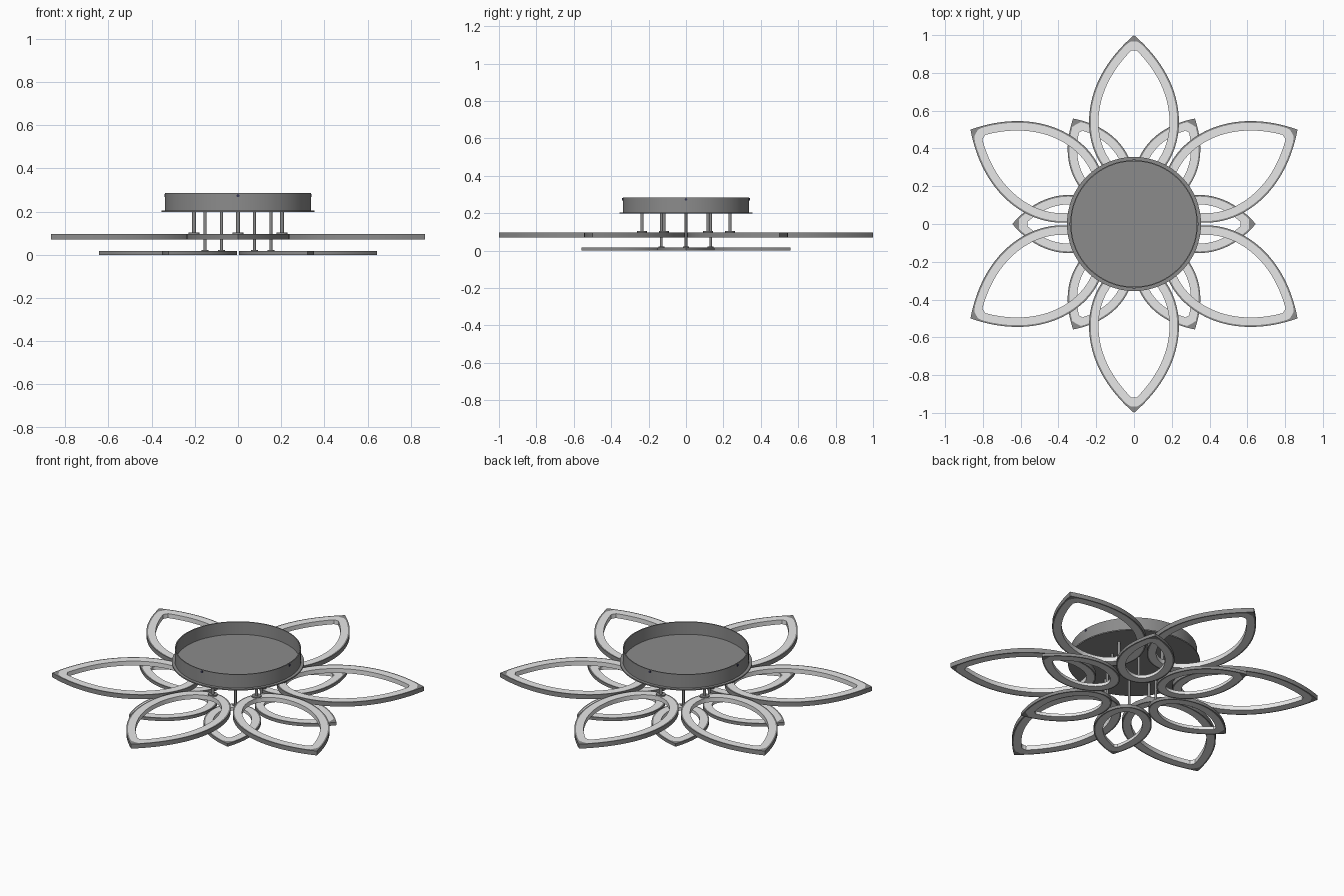
import bpy, bmesh, math
from mathutils import Vector, Matrix
from mathutils.geometry import interpolate_bezier

if "Cube" in bpy.data.objects:
    bpy.data.objects.remove(bpy.data.objects["Cube"])


def material(name, rgb):
    m = bpy.data.materials.new(name)
    m.diffuse_color = (*rgb, 1)
    m.use_nodes = True
    m.node_tree.nodes["Principled BSDF"].inputs["Base Color"].default_value = m.diffuse_color
    return m


METAL = material("dark_grey_metal", (0.26, 0.26, 0.26))
LIGHT = material("pale_diffuser", (0.8, 0.8, 0.8))
SCREW = material("blue_black_screw", (0.04, 0.04, 0.09))


def finish(name, bm, mats, matrix=Matrix()):
    bmesh.ops.recalc_face_normals(bm, faces=bm.faces)
    me = bpy.data.meshes.new(name)
    bm.to_mesh(me)
    bm.free()
    for m in mats:
        me.materials.append(m)
    for p in me.polygons:
        p.use_smooth = True
    me.set_sharp_from_angle(angle=math.radians(30))
    ob = bpy.data.objects.new(name, me)
    ob.matrix_world = matrix
    bpy.context.collection.objects.link(ob)
    return ob


def petal_outline(start, scale):
    """Closed outline along +x: round inner end, pointed outer tip."""
    def curve(pts, n):
        return interpolate_bezier(*[Vector((x, y, 0)) for x, y in pts], n)
    half = curve([(0, 0), (0, .13), (.15, .238), (.33, .238)], 17)
    half += curve([(.33, .238), (.51, .238), (.67, .14), (.79, 0)], 17)[1:]
    pts = half + [Vector((p.x, -p.y, 0)) for p in half[-2:0:-1]]
    return [Vector((start + p.x * scale, p.y * scale)) for p in pts]


def inset(pts, d, limit):
    """Offset the outline inwards; limit blunts the tip."""
    out = []
    for i, p in enumerate(pts):
        a = (p - pts[i - 1]).normalized()
        b = (pts[(i + 1) % len(pts)] - p).normalized()
        na, nb = Vector((a.y, -a.x)), Vector((b.y, -b.x))
        q = p + (na + nb) * d / (1 + na.dot(nb))
        out.append(Vector((min(q.x, limit), q.y)))
    return out


def petal(name, start, scale, z0, z1, angle):
    outer = petal_outline(start, scale)
    tip = start + .79 * scale
    lip = inset(outer, .009, tip - .035)
    inner = inset(outer, .05, tip - .08)
    rings = [(outer, z0), (outer, z1), (lip, z1), (inner, z1), (inner, z0), (lip, z0)]
    bm = bmesh.new()
    vs = [[bm.verts.new((p.x, p.y, z)) for p in loop] for loop, z in rings]
    n = len(outer)
    # housing: outer wall and both lips; diffuser: top, inner wall and underside
    for r, mat in enumerate((0, 0, 1, 1, 1, 0)):
        a, b = vs[r], vs[(r + 1) % 6]
        for i in range(n):
            j = (i + 1) % n
            bm.faces.new((a[i], a[j], b[j], b[i])).material_index = mat
    finish(name, bm, (METAL, LIGHT), Matrix.Rotation(angle, 4, 'Z'))


def lathe(name, profile, segments, matrix=Matrix(), mat=METAL):
    bm = bmesh.new()
    vs = [bm.verts.new((r, 0, z)) for r, z in profile]
    edges = [bm.edges.new(e) for e in zip(vs, vs[1:])]
    bmesh.ops.spin(bm, geom=vs + edges, cent=(0, 0, 0), axis=(0, 0, 1),
                   angle=math.tau, steps=segments, use_duplicate=False)
    bmesh.ops.remove_doubles(bm, verts=bm.verts, dist=1e-5)
    return finish(name, bm, (mat,), matrix)


# Ceiling canopy: open-topped cup with a bottom flange
lathe("canopy", [(0, .198), (.355, .198), (.355, .205), (.338, .205), (.338, .285),
                 (.332, .285), (.332, .211), (0, .211)], 64)

# Four small fixing screws around the canopy wall
for k in range(4):
    m = (Matrix.Rotation(k * math.pi / 2, 4, 'Z') @ Matrix.Translation((.336, 0, .274))
         @ Matrix.Rotation(math.pi / 2, 4, 'Y'))
    lathe(f"canopy_screw_{k + 1}", [(0, 0), (.007, 0), (.007, .005), (0, .005)], 12, m, SCREW)

# Two tiers of six petals, each hung from a rod with a round foot
tiers = [("upper", .21, 1.0, .071, .097, 30, .235, .009, .026, .007),
         ("lower", .135, .645, 0, .018, 0, .152, .007, .016, .004)]
for tier, start, scale, z0, z1, turn, radius, rod, foot, thick in tiers:
    for k in range(6):
        a = math.radians(turn + 60 * k)
        petal(f"{tier}_petal_{k + 1}", start, scale, z0, z1, a)
        lathe(f"{tier}_rod_{k + 1}",
              [(0, z1 - .002), (foot, z1 - .002), (foot, z1 + thick), (rod, z1 + thick),
               (rod, .2), (0, .2)], 16,
              Matrix.Translation((radius * math.cos(a), radius * math.sin(a), 0)))
